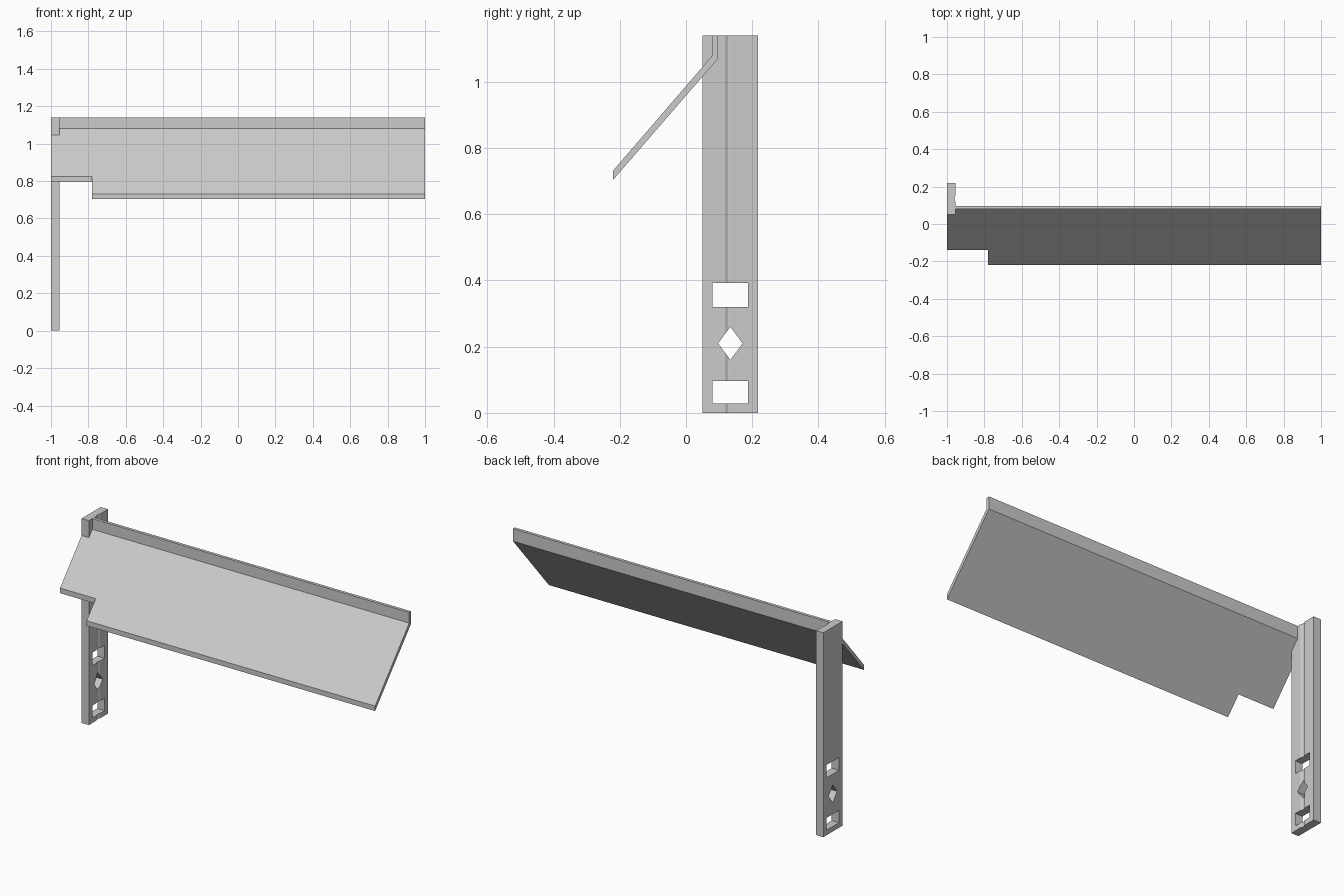
import bpy
import bmesh
from mathutils import Vector

cube = bpy.data.objects.get("Cube")
if cube:
    bpy.data.objects.remove(cube, do_unlink=True)

grey = bpy.data.materials.new("plain grey")
grey.use_nodes = True
grey.diffuse_color = (0.6, 0.6, 0.6, 1)
grey.node_tree.nodes["Principled BSDF"].inputs["Base Color"].default_value = grey.diffuse_color


def prism(name, outline, axis, start, end):
    """Extrude a 2D outline along x (outline is y, z) or along z (outline is x, y)."""
    place = (lambda a, b: (start, a, b)) if axis == "x" else (lambda a, b: (a, b, start))
    step = Vector((end - start, 0, 0)) if axis == "x" else Vector((0, 0, end - start))
    bm = bmesh.new()
    face = bm.faces.new([bm.verts.new(place(*p)) for p in outline])
    moved = bmesh.ops.extrude_face_region(bm, geom=[face], use_keep_orig=True)["geom"]
    bmesh.ops.translate(bm, vec=step, verts=[v for v in moved if isinstance(v, bmesh.types.BMVert)])
    bmesh.ops.recalc_face_normals(bm, faces=bm.faces)
    mesh = bpy.data.meshes.new(name)
    bm.to_mesh(mesh)
    bm.free()
    mesh.materials.append(grey)
    obj = bpy.data.objects.new(name, mesh)
    bpy.context.collection.objects.link(obj)
    return obj


def rect(a0, a1, b0, b1):
    return [(a0, b0), (a1, b0), (a1, b1), (a0, b1)]


def cut(target, cutter):
    """Subtract a cutter, apply the result and drop the cutter."""
    cutter.hide_render = True
    mod = target.modifiers.new("cut", "BOOLEAN")
    mod.operation, mod.solver, mod.object = "DIFFERENCE", "EXACT", cutter
    bpy.context.view_layer.objects.active = target
    bpy.ops.object.modifier_apply(modifier=mod.name)
    bpy.data.objects.remove(cutter, do_unlink=True)


LEFT, INNER = -1.0, -0.955       # outer and inner faces of the post
FRONT, BACK, TOP = 0.05, 0.218, 1.14
MID = (FRONT + BACK) / 2

# Upright post with a shallow groove down its inner face
post = prism("post", [
    (LEFT, FRONT), (INNER, FRONT),
    (INNER, MID - 0.016), (INNER - 0.005, MID - 0.007),
    (INNER - 0.005, MID + 0.007), (INNER, MID + 0.016),
    (INNER, BACK), (LEFT, BACK)], "z", 0, TOP)

# Two rectangular windows and a diamond between them
diamond = [(MID - 0.037, 0.21), (MID, 0.16), (MID + 0.037, 0.21), (MID, 0.26)]
for hole in (rect(0.08, 0.188, 0.028, 0.097), diamond, rect(0.08, 0.188, 0.32, 0.392)):
    cut(post, prism("hole_cutter", hole, "x", -1.1, -0.9))

# Sloping panel with an upright lip along its back edge
panel = prism("sloping_panel", [
    (0.08, TOP), (0.08, 1.08), (-0.22, 0.732),
    (-0.22, 0.704), (0.097, 1.07), (0.097, TOP)], "x", LEFT, 1)

# Corner notch, and clearance where the panel meets the post
cut(panel, prism("notch_cutter", rect(-1.1, -0.78, -0.4, -0.14), "z", 0.5, 1.3))
cut(panel, prism("post_cutter", rect(-1.1, INNER, FRONT, 0.4), "z", 0.5, 1.3))
